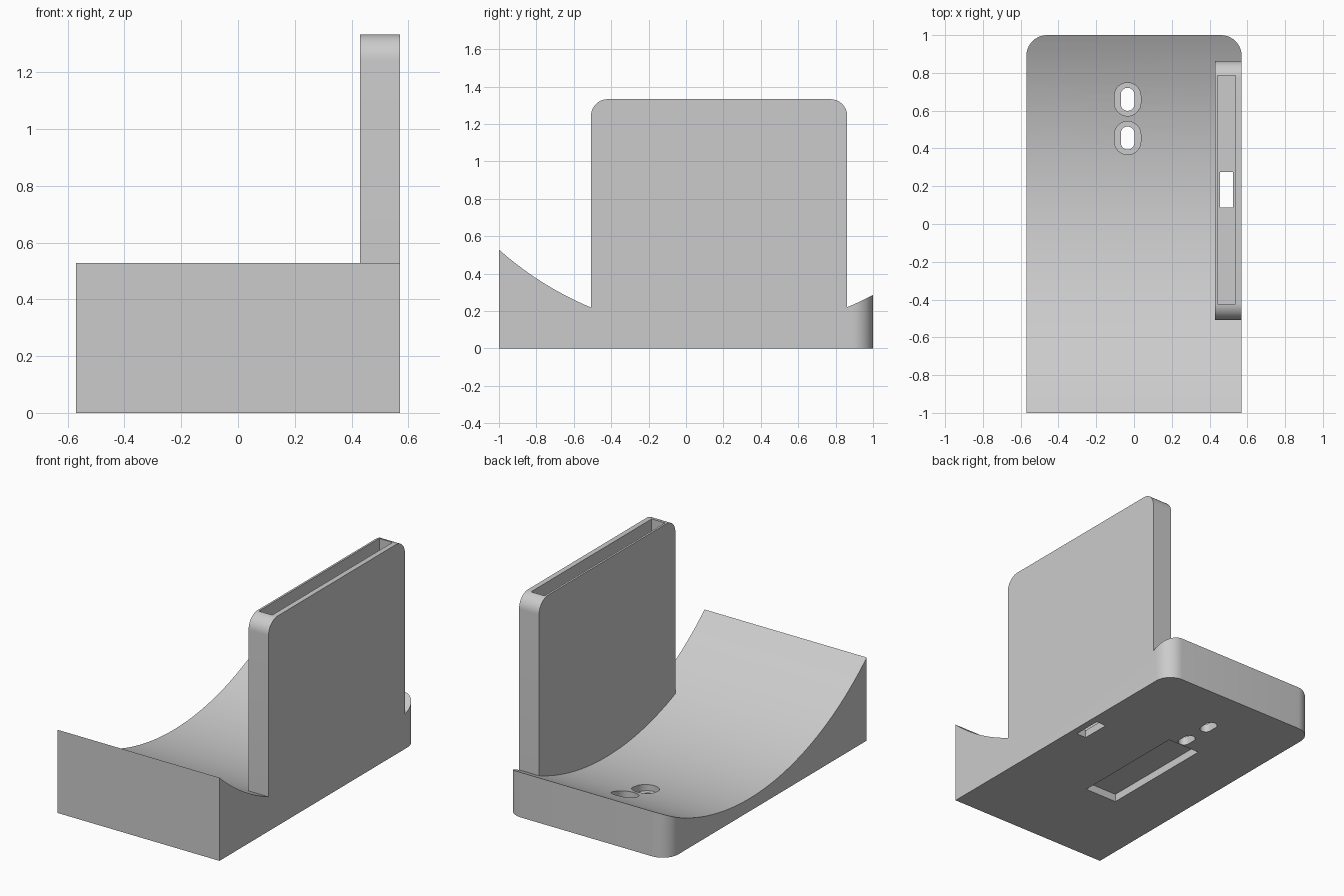
import bpy, bmesh, math

if "Cube" in bpy.data.objects:
    bpy.data.objects.remove(bpy.data.objects["Cube"])

grey = bpy.data.materials.new("light grey")
grey.diffuse_color = (0.6, 0.6, 0.6, 1)
grey.use_nodes = True
grey.node_tree.nodes["Principled BSDF"].inputs["Base Color"].default_value = grey.diffuse_color


def rounded(u0, u1, v0, v1, r_low, r_high, n=10):
    """Rectangle outline with separate corner radii at its low-v and high-v ends."""
    pts = []
    for su, sv, start in ((1, 1, 0), (0, 1, 90), (0, 0, 180), (1, 0, 270)):
        r = r_high if sv else r_low
        cu = u1 - r if su else u0 + r
        cv = v1 - r if sv else v0 + r
        if r == 0:
            pts.append((cu, cv))
            continue
        for i in range(n + 1):
            a = math.radians(start + 90 * i / n)
            p = (cu + r * math.cos(a), cv + r * math.sin(a))
            if not pts or math.dist(p, pts[-1]) > 1e-5:
                pts.append(p)
    if math.dist(pts[0], pts[-1]) < 1e-5:
        pts.pop()
    return pts


def prism(name, outline, axis, lo, hi):
    """Extrude an outline along x (outline in y, z) or z (outline in x, y)."""
    def place(p, t):
        return (t, p[0], p[1]) if axis == "x" else (p[0], p[1], t)
    bm = bmesh.new()
    a = [bm.verts.new(place(p, lo)) for p in outline]
    b = [bm.verts.new(place(p, hi)) for p in outline]
    bm.faces.new(a[::-1])
    bm.faces.new(b)
    for i in range(len(a)):
        j = (i + 1) % len(a)
        bm.faces.new((a[i], a[j], b[j], b[i]))
    bmesh.ops.recalc_face_normals(bm, faces=bm.faces)
    mesh = bpy.data.meshes.new(name)
    bm.to_mesh(mesh)
    bm.free()
    mesh.materials.append(grey)
    obj = bpy.data.objects.new(name, mesh)
    bpy.context.collection.objects.link(obj)
    return obj


def combine(target, tool, operation):
    mod = target.modifiers.new(operation.lower(), "BOOLEAN")
    mod.object, mod.operation, mod.solver = tool, operation, "EXACT"
    bpy.context.view_layer.objects.active = target
    bpy.ops.object.modifier_apply(modifier=mod.name)
    bpy.data.objects.remove(tool)


# Cradle base with a circular dished top
R, Y_MID, Z_LOW = 1.77, 0.175, 0.082
profile = [(1.1, -0.1), (-1.1, -0.1)]
for i in range(49):
    y = -1.1 + 2.2 * i / 48
    profile.append((y, Z_LOW + R - math.sqrt(R * R - (y - Y_MID) ** 2)))
stand = prism("cradle_stand", profile, "x", -0.7, 0.7)

# Upright holder with rounded top corners
upright = prism("upright", rounded(-0.508, 0.862, 0.03, 1.333, 0, 0.09), "x", 0.43, 0.7)
combine(stand, upright, "UNION")

# Trim everything to the footprint, rounded at the back
footprint = prism("footprint", rounded(-0.57, 0.57, -1, 1, 0, 0.11), "z", 0, 2)
combine(stand, footprint, "INTERSECT")

# Slot down the upright and its outlet through the bottom
FLOOR = 0.05
cuts = [
    (rounded(0.443, 0.537, -0.423, 0.787, 0, 0), FLOOR, 1.6),
    (rounded(0.455, 0.525, 0.088, 0.275, 0, 0), -0.1, FLOOR + 0.05),
    # Shallow recess under the base
    (rounded(-0.18, 0.05, -0.39, 0.39, 0, 0), -0.1, 0.05),
]
# Two oval screw holes with recessed heads
for y in (0.455, 0.66):
    cuts.append((rounded(-0.104, 0.036, y - 0.088, y + 0.088, 0.07, 0.07), 0.055, 0.6))
    cuts.append((rounded(-0.07, 0.002, y - 0.061, y + 0.061, 0.036, 0.036), -0.1, 0.3))
for outline, lo, hi in cuts:
    combine(stand, prism("cutter", outline, "z", lo, hi), "DIFFERENCE")

# Smooth curves, crisp edges
bpy.ops.object.select_all(action="DESELECT")
stand.select_set(True)
bpy.context.view_layer.objects.active = stand
bpy.ops.object.shade_smooth_by_angle(angle=math.radians(25))
